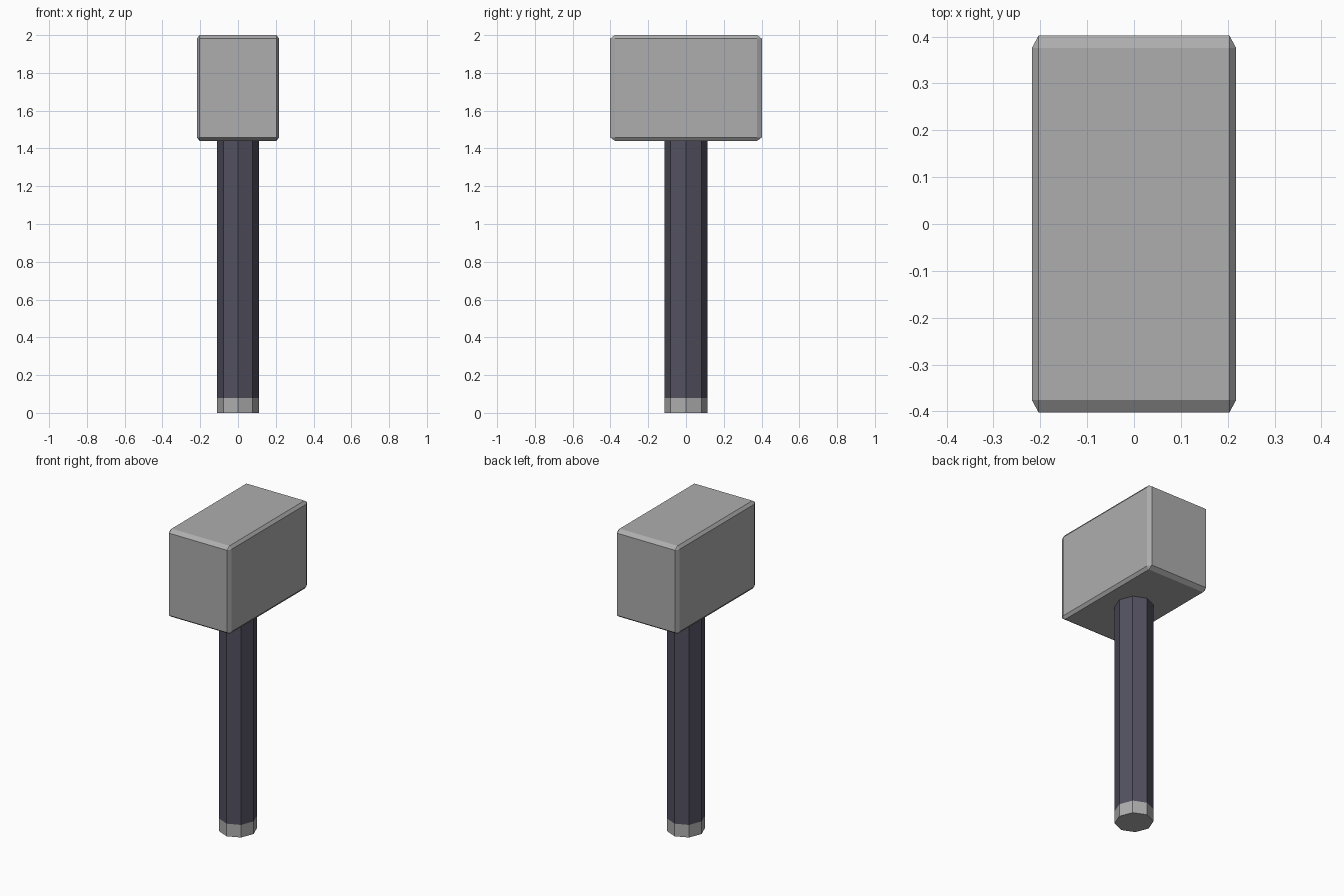
import bpy, bmesh, math

if "Cube" in bpy.data.objects:
    bpy.data.objects.remove(bpy.data.objects["Cube"])


def material(name, rgb):
    m = bpy.data.materials.new(name)
    m.diffuse_color = (*rgb, 1)
    m.use_nodes = True
    m.node_tree.nodes["Principled BSDF"].inputs["Base Color"].default_value = m.diffuse_color
    return m


steel = material("steel grey", (0.42, 0.42, 0.425))
grip = material("dark violet grey", (0.085, 0.081, 0.116))


def add_object(name, bm, *mats):
    bmesh.ops.recalc_face_normals(bm, faces=bm.faces[:])
    mesh = bpy.data.meshes.new(name)
    bm.to_mesh(mesh)
    bm.free()
    for m in mats:
        mesh.materials.append(m)
    ob = bpy.data.objects.new(name, mesh)
    bpy.context.collection.objects.link(ob)
    return ob


# Head: a chamfered cube stretched to size, so chamfers stretch with it
bm = bmesh.new()
bmesh.ops.create_cube(bm, size=2)
bmesh.ops.bevel(bm, geom=bm.edges[:], offset=0.066, offset_type='OFFSET',
                segments=1, profile=0.5, affect='EDGES')
bmesh.ops.scale(bm, vec=(0.218, 0.402, 0.28), verts=bm.verts[:])
bmesh.ops.translate(bm, vec=(0, 0, 1.72), verts=bm.verts[:])
add_object("hammer_head", bm, steel)

# Handle: eight-sided shaft with a steel band and cap at the foot
bm = bmesh.new()
rings = []
for z in (0.0, 0.08, 1.445):
    rings.append([bm.verts.new((0.11 * math.cos(i * math.pi / 4),
                                0.115 * math.sin(i * math.pi / 4), z))
                  for i in range(8)])
for low, high in zip(rings, rings[1:]):
    for i in range(8):
        j = (i + 1) % 8
        bm.faces.new((low[i], low[j], high[j], high[i]))
bm.faces.new(rings[0][::-1])
bm.faces.new(rings[-1])
for f in bm.faces:
    f.material_index = 1 if f.calc_center_median().z < 0.08 else 0
add_object("handle", bm, grip, steel)
